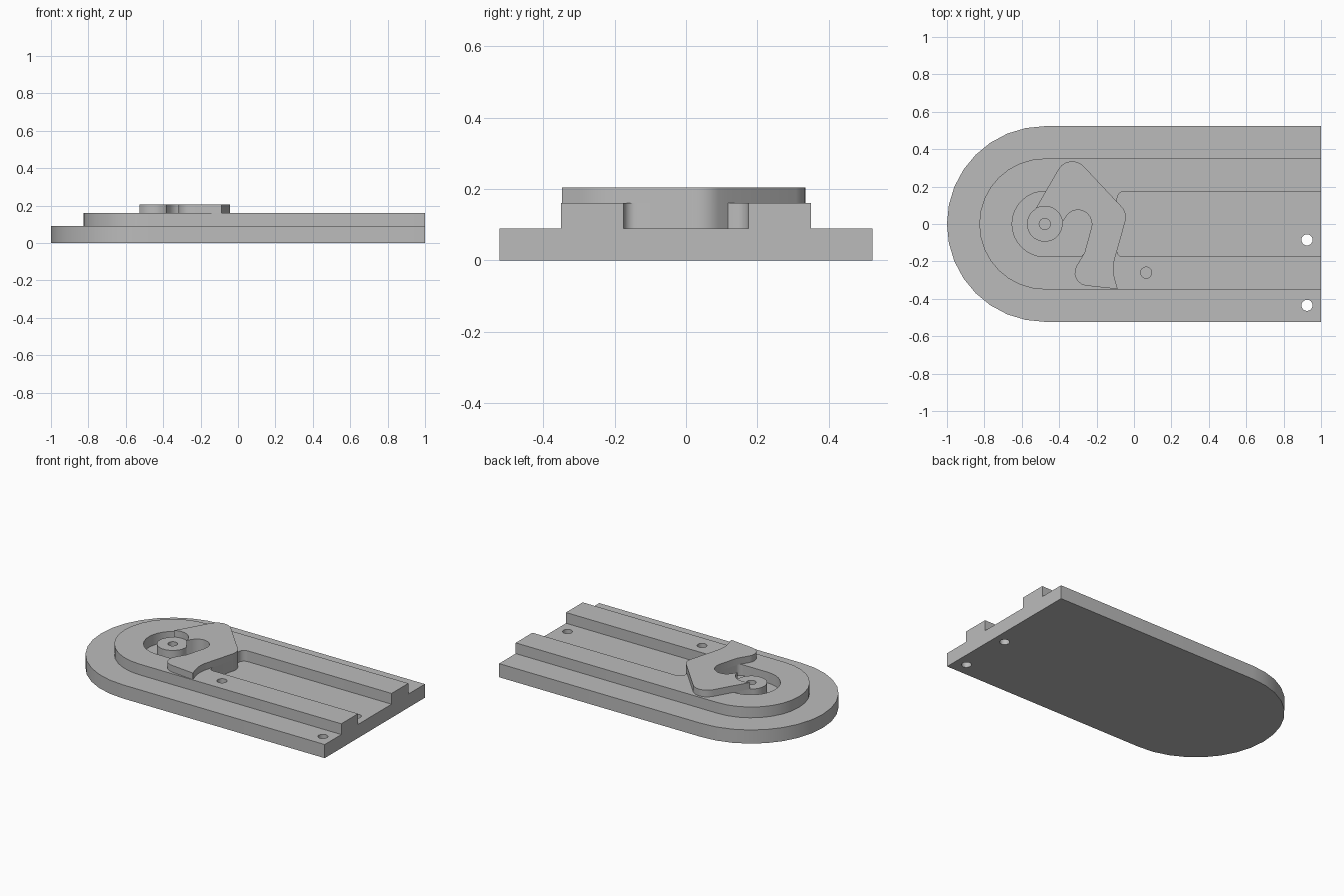
import bpy, bmesh
from math import sin, cos, tan, radians
from mathutils import Vector

if "Cube" in bpy.data.objects:
    bpy.data.objects.remove(bpy.data.objects["Cube"])

grey = bpy.data.materials.new("plain grey")
grey.use_nodes = True
grey.diffuse_color = (0.5, 0.5, 0.5, 1)
grey.node_tree.nodes["Principled BSDF"].inputs["Base Color"].default_value = (0.5, 0.5, 0.5, 1)

CX = -0.477                      # centre of the rounded end
BASE_TOP, RAIL_TOP, LEVER_TOP = 0.09, 0.161, 0.205


def arc(cx, cy, r, a0, a1, n=16):
    """Points along an arc, as sharp path corners."""
    steps = [radians(a0 + (a1 - a0) * i / n) for i in range(n + 1)]
    return [(cx + r * cos(a), cy + r * sin(a), 0) for a in steps]


def rounded(path, n=6):
    """Turn (x, y, radius) corners into a filleted outline."""
    out = []
    for i, (x, y, r) in enumerate(path):
        p = Vector((x, y))
        if r == 0:
            out.append(p)
            continue
        u = (Vector(path[i - 1][:2]) - p).normalized()
        v = (Vector(path[(i + 1) % len(path)][:2]) - p).normalized()
        half = u.angle(v) / 2
        centre = p + (u + v).normalized() * r / sin(half)
        start = p + u * r / tan(half) - centre
        end = p + v * r / tan(half) - centre
        for k in range(n + 1):
            d = start.lerp(end, k / n) if k in (0, n) else start.slerp(end, k / n)
            out.append(centre + d.normalized() * r)
    return out


def plate(name, outlines, z0, z1):
    """Extrude an outline, with any further outlines as holes."""
    curve = bpy.data.curves.new(name, "CURVE")
    curve.dimensions = "2D"
    curve.fill_mode = "BOTH"
    curve.extrude = (z1 - z0) / 2
    for outline in outlines:
        pts = rounded(outline)
        spline = curve.splines.new("POLY")
        spline.points.add(len(pts) - 1)
        for sp, p in zip(spline.points, pts):
            sp.co = (p.x, p.y, 0, 1)
        spline.use_cyclic_u = True
    temp = bpy.data.objects.new("outline", curve)
    bpy.context.collection.objects.link(temp)
    mesh = bpy.data.meshes.new_from_object(
        temp.evaluated_get(bpy.context.evaluated_depsgraph_get()))
    bpy.data.objects.remove(temp)
    # weld caps to walls and sit the plate at its height
    bm = bmesh.new()
    bm.from_mesh(mesh)
    bmesh.ops.remove_doubles(bm, verts=bm.verts, dist=1e-5)
    bmesh.ops.translate(bm, verts=bm.verts, vec=(0, 0, (z0 + z1) / 2))
    bmesh.ops.recalc_face_normals(bm, faces=bm.faces)
    bm.to_mesh(mesh)
    bm.free()
    mesh.name = name
    mesh.materials.clear()
    mesh.materials.append(grey)
    obj = bpy.data.objects.new(name, mesh)
    bpy.context.collection.objects.link(obj)
    bpy.ops.object.select_all(action="DESELECT")
    obj.select_set(True)
    bpy.context.view_layer.objects.active = obj
    bpy.ops.object.shade_smooth_by_angle(angle=radians(30))
    return obj


def hole(x, y):
    return arc(x, y, 0.03, 0, 337.5, 15)


def round_end(r):
    return [(1, r, 0)] + arc(CX, 0, r, 90, 270) + [(1, -r, 0)]


# Base slab with two through holes
plate("base_slab", [round_end(0.523), hole(0.925, -0.085), hole(0.925, -0.435)],
      0, BASE_TOP)

# Edges shared by the lever and the recesses beside it
lever_nose = [(-0.09, 0.118, 0), (-0.034, 0.058, 0.08)]
lever_hook = arc(-0.30, 0, 0.075, -18, 148, 10)

# Raised track: open slot on one end, pocket around a drilled boss on the other
slot = [(1, 0.175, 0), (-0.09, 0.175, 0.04)] + lever_nose + \
       [(-0.1, -0.175, 0.03), (1, -0.175, 0)]
pocket = arc(CX, 0, 0.175, 88, 270) + [(-0.27, -0.175, 0.035)] + \
         lever_hook + arc(CX, 0, 0.095, 5, -239, 22)
plate("raised_track", [round_end(0.35) + slot[::-1], pocket, hole(CX, 0),
                       hole(0.065, -0.26)], BASE_TOP, RAIL_TOP)

# Lever plate on top, cut away around the boss
lever = [(-0.347, 0.392, 0.085)] + lever_nose + \
        [(-0.118, -0.24, 0.2), (-0.087, -0.348, 0), (-0.365, -0.318, 0.07),
         (-0.265, -0.155, 0)] + lever_hook + arc(CX, 0, 0.095, 5, 121, 10)
plate("lever_plate", [lever], RAIL_TOP, LEVER_TOP)
